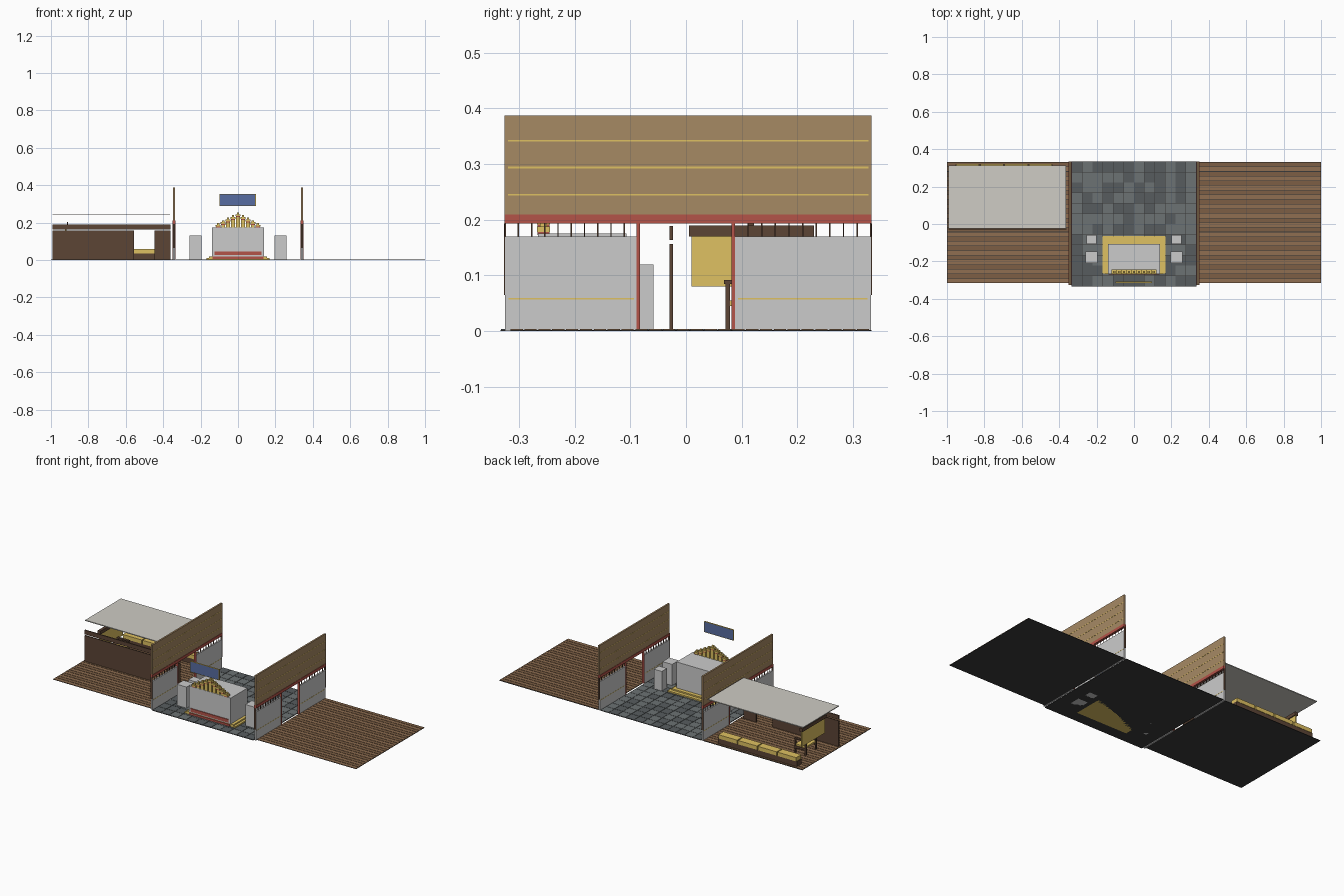
import bpy, bmesh, random
from mathutils import Matrix, Vector

random.seed(4)


def mat(name, r, g, b):
    m = bpy.data.materials.new(name)
    m.diffuse_color = [(c / 255) ** 2.2 for c in (r, g, b)] + [1]
    return m


wood = mat("floor_wood", 142, 110, 82)
wood2 = mat("floor_wood_dark", 124, 95, 70)
panel = mat("panel_wood", 165, 136, 100)
dark = mat("dark_wood", 92, 70, 56)
gold = mat("gold", 222, 192, 98)
red = mat("red_lacquer", 178, 84, 74)
black = mat("base_dark", 60, 60, 60)
stone = mat("stone", 108, 114, 115)
stone2 = mat("stone_dark", 88, 93, 95)
blue = mat("blue_board", 88, 108, 160)
cream = mat("canopy_cream", 205, 203, 195)


def boxes(name, spans, material=None):
    """One object from boxes given as (x0, x1, y0, y1, z0, z1)."""
    bm = bmesh.new()
    for x0, x1, y0, y1, z0, z1 in spans:
        mid = Vector(((x0 + x1) / 2, (y0 + y1) / 2, (z0 + z1) / 2))
        size = Matrix.Diagonal((x1 - x0, y1 - y0, z1 - z0, 1))
        bmesh.ops.create_cube(bm, size=1, matrix=Matrix.Translation(mid) @ size)
    me = bpy.data.meshes.new(name)
    bm.to_mesh(me)
    bm.free()
    if material:
        me.materials.append(material)
    ob = bpy.data.objects.new(name, me)
    bpy.context.collection.objects.link(ob)
    return ob


def both_sides(spans):
    return spans + [(-b, -a, c, d, e, f) for a, b, c, d, e, f in spans]


# side room floors: dark base with long planks
boxes("room_floor_base", both_sides([(0.345, 1, -0.315, 0.332, 0, 0.002)]), black)
planks = ([], [])
n = 26
pitch = 0.647 / n
for i in range(n):
    y = -0.315 + i * pitch
    planks[i % 2].extend(both_sides([(0.345, 1, y, y + pitch - 0.003, 0.002, 0.004)]))
boxes("floor_planks_light", planks[0], wood)
boxes("floor_planks_dark", planks[1], wood2)

# central hall stone tiles
boxes("hall_floor_base", [(-0.333, 0.333, -0.333, 0.333, 0, 0.002)], black)
tiles = ([], [])
p = 0.666 / 12
for i in range(12):
    for j in range(12):
        x, y = -0.333 + i * p, -0.333 + j * p
        tiles[random.random() < 0.4].append(
            (x + 0.001, x + p - 0.001, y + 0.001, y + p - 0.001, 0.002, 0.004))
boxes("hall_tiles_light", tiles[0], stone)
boxes("hall_tiles_dark", tiles[1], stone2)

# partition walls: lower wall, balusters, beam, upper boarding, trim
bays = ((-0.325, -0.087), (0.087, 0.332))
boxes("lower_walls", both_sides([(0.337, 0.347, a, b, 0, 0.17) for a, b in bays]))
boxes("lower_wall_trim", both_sides(
    [(0.3362, 0.3478, a + 0.006, b - 0.006, 0.057, 0.060) for a, b in bays]), gold)
bars = []
for a, b in bays:
    for i in range(11):
        y = a + (b - a) * i / 10
        bars.append((0.340, 0.344, y - 0.0012, y + 0.0012, 0.17, 0.193))
boxes("balusters", both_sides(bars), dark)
boxes("end_posts", both_sides([(0.336, 0.348, y - 0.002, y, 0.065, 0.193)
                               for y in (-0.325, 0.334)]), dark)
boxes("door_posts", both_sides([(0.335, 0.349, y - 0.003, y + 0.003, 0.002, 0.193)
                                for y in (-0.086, 0.085)]), red)
boxes("wall_beams", both_sides([(0.335, 0.349, -0.326, 0.333, 0.193, 0.21)]), red)
boxes("upper_boarding", both_sides([(0.337, 0.347, -0.326, 0.333, 0.21, 0.387)]), panel)
boxes("upper_trim", both_sides([(0.3362, 0.3478, -0.32, 0.328, z - 0.0015, z + 0.0015)
                                for z in (0.245, 0.294, 0.342)]), gold)

# altar: plinth, block and red skirting bands
boxes("altar_plinth", [(-0.168, 0.168, -0.265, -0.065, 0, 0.012),
                       (-0.155, 0.155, -0.266, -0.085, 0.012, 0.02)], gold)
boxes("altar_block", [(-0.138, 0.138, -0.266, -0.107, 0.02, 0.175)])
boxes("altar_red_bands", [(-0.135, 0.135, -0.271, -0.264, 0.006, 0.018),
                          (-0.125, 0.125, -0.270, -0.264, 0.026, 0.045)], red)

# row of tablets rising towards the middle of the altar
bodies, bands = [], []
for i in range(-4, 5):
    x, top = i * 0.0265, 0.25 - abs(i) * 0.014
    bodies += [(x - 0.010, x + 0.010, -0.265, -0.247, 0.175, top - 0.008),
               (x - 0.013, x + 0.013, -0.268, -0.244, top - 0.016, top - 0.006),
               (x - 0.006, x + 0.006, -0.262, -0.250, top - 0.006, top + 0.004)]
    bands.append((x - 0.0115, x + 0.0115, -0.2665, -0.2455, top - 0.021, top - 0.016))
boxes("altar_tablets", bodies, gold)
boxes("altar_tablet_bands", bands, red)

# four stone pedestals
boxes("pedestals", both_sides([(0.200, 0.253, -0.107, -0.058, 0, 0.12),
                               (0.194, 0.258, -0.208, -0.146, 0, 0.13)]))

# hanging board above the altar
boxes("hanging_board", [(-0.095, 0.092, -0.314, -0.308, 0.29, 0.35)], blue)
boxes("board_frame", [(-0.098, 0.095, -0.3145, -0.3075, 0.288, 0.2905),
                      (-0.098, 0.095, -0.3145, -0.3075, 0.3495, 0.352),
                      (-0.098, -0.095, -0.3145, -0.3075, 0.2905, 0.3495),
                      (0.092, 0.095, -0.3145, -0.3075, 0.2905, 0.3495)], gold)

# left room: canopy, front screen with door gap, beam
boxes("canopy", [(-0.992, -0.363, -0.025, 0.312, 0.242, 0.247)], cream)
boxes("front_screen", [(-0.992, -0.555, -0.03, -0.023, 0, 0.157),
                       (-0.447, -0.362, -0.03, -0.023, 0, 0.157)], dark)
boxes("front_beam", [(-0.992, -0.362, -0.03, -0.023, 0.164, 0.189)], dark)

# low cabinet along the back of the left room
boxes("cabinet_body", [(-0.955, -0.435, 0.275, 0.318, 0, 0.035)], dark)
seg = 0.52 / 4
boxes("cabinet_tops", [(-0.955 + i * seg + 0.003, -0.955 + (i + 1) * seg - 0.003,
                        0.273, 0.320, 0.035, 0.058) for i in range(4)], gold)

# gold hanging screen with dark head rail
boxes("screen_panel", [(-0.925, -0.917, 0.01, 0.226, 0.08, 0.17)], gold)
boxes("screen_head_rail", [(-0.93, -0.912, 0.005, 0.23, 0.17, 0.19)], dark)
boxes("screen_finial", [(-0.915, -0.908, 0.112, 0.122, 0.19, 0.203)], dark)

# armchair in front of the screen
boxes("chair_seat", [(-0.912, -0.84, 0.075, 0.17, 0.045, 0.055)], gold)
boxes("chair_frame", [(x - 0.004, x + 0.004, y - 0.004, y + 0.004, 0, 0.085)
                      for x in (-0.91, -0.842) for y in (0.075, 0.17)]
      + [(-0.915, -0.838, y - 0.007, y + 0.007, 0.085, 0.092) for y in (0.075, 0.17)]
      + [(-0.915, -0.838, y - 0.004, y + 0.004, 0.032, 0.045) for y in (0.075, 0.17)], dark)
